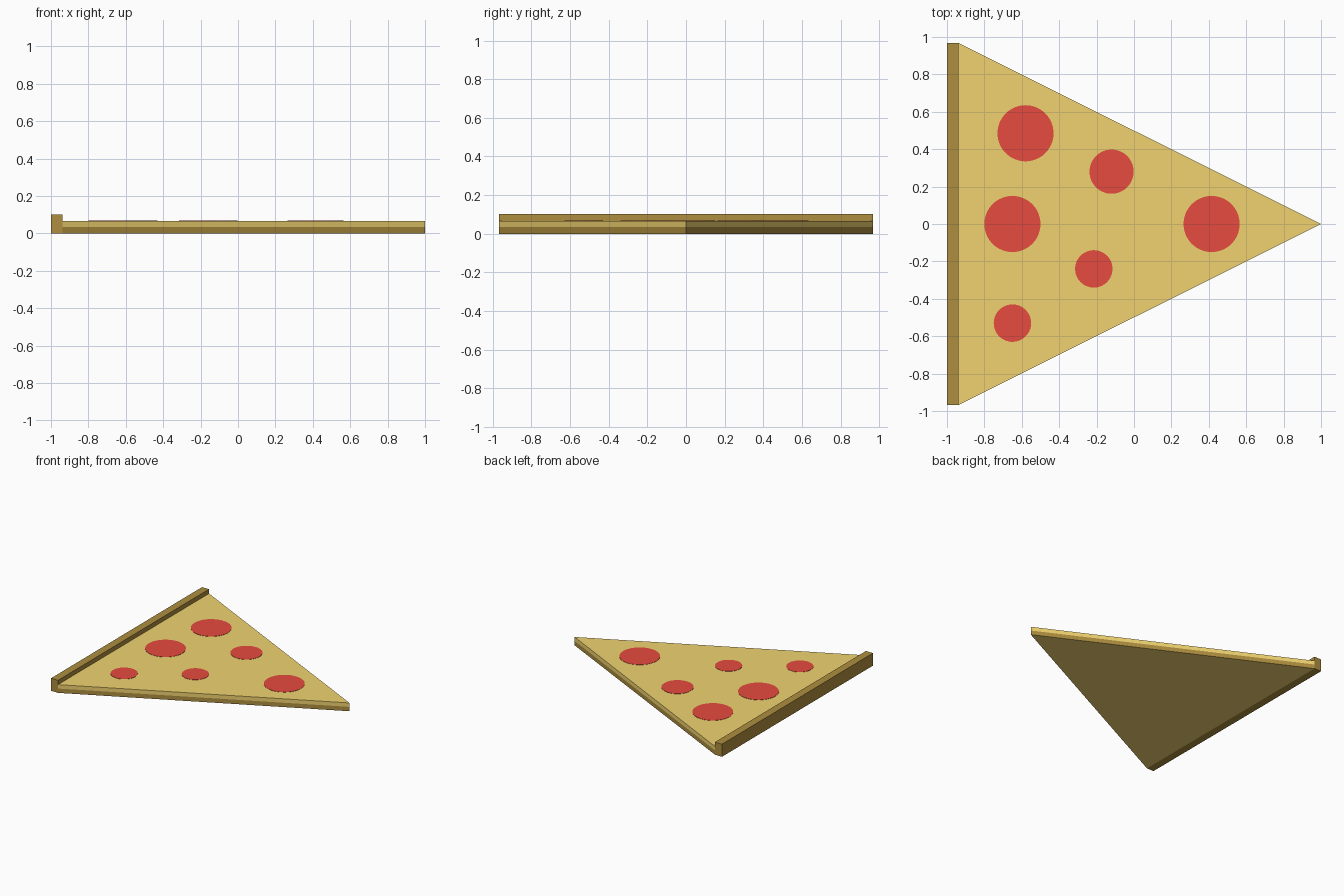
import bpy, bmesh
from math import cos, sin, tau

if "Cube" in bpy.data.objects:
    bpy.data.objects.remove(bpy.data.objects["Cube"])


def material(name, rgb):
    m = bpy.data.materials.new(name)
    m.diffuse_color = (*rgb, 1)
    m.use_nodes = True
    m.node_tree.nodes["Principled BSDF"].inputs["Base Color"].default_value = m.diffuse_color
    return m


BROWN = material("baked_brown", (0.42, 0.27, 0.05))
YELLOW = material("cheese_yellow", (0.87, 0.65, 0.16))
RED = material("pepperoni_red", (0.79, 0.07, 0.05))


def prism(name, outline, z0, z1, mat):
    """Extrude a flat outline (counter-clockwise) from z0 to z1."""
    bm = bmesh.new()
    low = [bm.verts.new((x, y, z0)) for x, y in outline]
    high = [bm.verts.new((x, y, z1)) for x, y in outline]
    bm.faces.new(low[::-1])
    bm.faces.new(high)
    n = len(outline)
    for i in range(n):
        j = (i + 1) % n
        bm.faces.new((low[i], low[j], high[j], high[i]))
    me = bpy.data.meshes.new(name)
    bm.to_mesh(me)
    bm.free()
    me.materials.append(mat)
    ob = bpy.data.objects.new(name, me)
    bpy.context.collection.objects.link(ob)
    return ob


BACK, HALF = -0.937, 0.967
CHEESE_TOP = 0.067
slice_outline = [(BACK, -HALF), (1, 0), (BACK, HALF)]

# Raised crust bar along the back
prism("crust", [(-1, -HALF), (BACK, -HALF), (BACK, HALF), (-1, HALF)], 0, 0.102, BROWN)

# Dough layer: brown sides, yellow underside
dough = prism("dough", slice_outline, 0, 0.035, BROWN)
dough.data.materials.append(YELLOW)
for face in dough.data.polygons:
    if face.normal.z < -0.5:
        face.material_index = 1

# Cheese layer
prism("cheese", slice_outline, 0.035, CHEESE_TOP, YELLOW)

# Thin pepperoni discs: x, y, radius
discs = [(-0.58, 0.485, 0.15), (-0.12, 0.28, 0.118), (-0.65, 0, 0.15),
         (0.415, 0, 0.15), (-0.215, -0.24, 0.1), (-0.65, -0.53, 0.1)]
for i, (x, y, r) in enumerate(discs, 1):
    circle = [(x + r * cos(tau * k / 64), y + r * sin(tau * k / 64)) for k in range(64)]
    prism(f"pepperoni_{i}", circle, CHEESE_TOP - 0.01, CHEESE_TOP + 0.002, RED)
